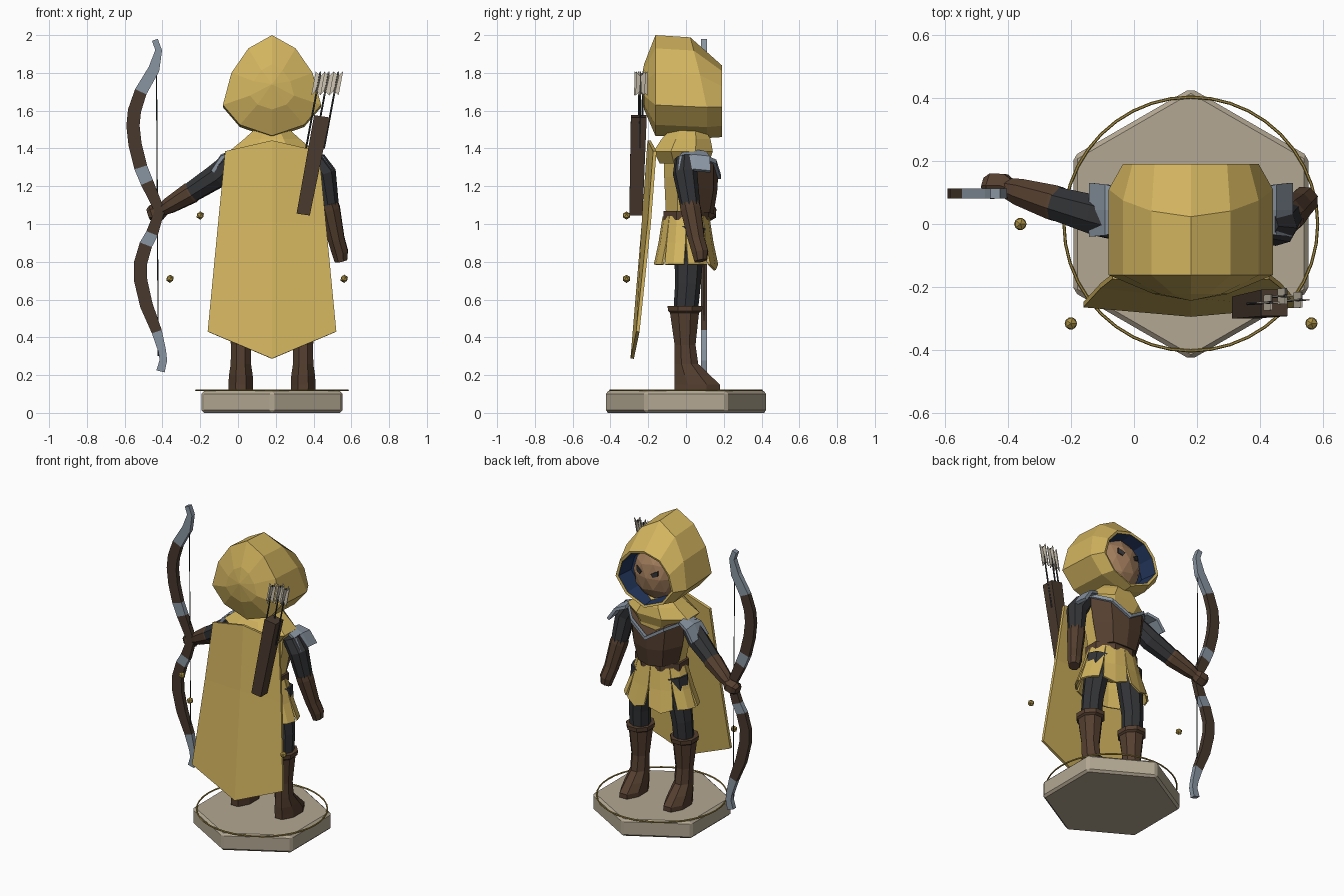
import bpy, bmesh
from math import sin, cos, pi, tau
from mathutils import Vector

if "Cube" in bpy.data.objects:
    bpy.data.objects.remove(bpy.data.objects["Cube"])

C = 0.18  # x of the figure's axis


def mat(name, r, g, b):
    m = bpy.data.materials.new(name)
    m.use_nodes = True
    m.diffuse_color = (r, g, b, 1)
    node = next(n for n in m.node_tree.nodes if n.type == 'BSDF_PRINCIPLED')
    node.inputs["Base Color"].default_value = (r, g, b, 1)
    return m


YELLOW = mat("yellow cloth", 0.65, 0.46, 0.115)
STONE = mat("pale stone", 0.45, 0.39, 0.29)
LEATHER = mat("brown leather", 0.09, 0.05, 0.029)
WOOD = mat("dark wood", 0.065, 0.041, 0.027)
STEEL = mat("grey steel", 0.25, 0.30, 0.36)
DARK = mat("charcoal cloth", 0.033, 0.034, 0.038)
BLUE = mat("navy lining", 0.016, 0.035, 0.10)
SKIN = mat("tan skin", 0.35, 0.2, 0.105)
GOLD = mat("old gold", 0.40, 0.28, 0.06)
CREAM = mat("cream feather", 0.62, 0.56, 0.45)


def finish(name, bm, mats, at=C, recalc=True):
    if recalc:
        bmesh.ops.recalc_face_normals(bm, faces=bm.faces)
    me = bpy.data.meshes.new(name)
    bm.to_mesh(me)
    bm.free()
    for m in mats if isinstance(mats, list) else [mats]:
        me.materials.append(m)
    ob = bpy.data.objects.new(name, me)
    ob.location.x = at
    bpy.context.scene.collection.objects.link(ob)
    return ob


def loft(name, rings, mats, at=C, caps=(True, True), closed=True):
    """Skin a list of equal-length point rings."""
    bm = bmesh.new()
    vs = [[bm.verts.new(p) for p in r] for r in rings]
    n = len(vs[0])
    for a, b in zip(vs, vs[1:]):
        for i in range(n if closed else n - 1):
            j = (i + 1) % n
            bm.faces.new((a[i], a[j], b[j], b[i]))
    for use, r in zip(caps, (vs[0], vs[-1])):
        if use and closed:
            bm.faces.new(r)
    return finish(name, bm, mats, at)


def sheet(name, rows, m, thick, at=C):
    ob = loft(name, rows, m, at, closed=False)
    mod = ob.modifiers.new("thickness", 'SOLIDIFY')
    mod.thickness, mod.offset = thick, 0
    return ob


def oval(x, y, z, rx, ry, n=8):
    return [(x + rx * cos(tau * (i + .5) / n), y + ry * sin(tau * (i + .5) / n), z) for i in range(n)]


def tube(name, path, radii, m, n=8, at=0):
    pts = [Vector(p) for p in path]
    q = (pts[-1] - pts[0]).to_track_quat('Z', 'Y')
    rings = [[p + q @ Vector(c) for c in oval(0, 0, 0, r, r, n)] for p, r in zip(pts, radii)]
    return loft(name, rings, m, at)


def ball(name, pos, scale, m, sub=1):
    bm = bmesh.new()
    bmesh.ops.create_icosphere(bm, subdivisions=sub, radius=1)
    bmesh.ops.scale(bm, vec=scale, verts=bm.verts)
    bmesh.ops.translate(bm, vec=pos, verts=bm.verts)
    return finish(name, bm, m, 0)


# Hexagonal stone base with a gold ring
base = loft("base", [[(.43 * sin(tau * i / 6), .43 * cos(tau * i / 6), z) for i in range(6)]
                     for z in (0, .115)], STONE)
bev = base.modifiers.new("bevel", 'BEVEL')
bev.width, bev.segments = .014, 1
bpy.ops.mesh.primitive_torus_add(location=(C, 0, .12), major_radius=.402, minor_radius=.005,
                                 major_segments=40, minor_segments=6)
ring = bpy.context.object
ring.name = "base_ring"
ring.data.materials.append(GOLD)

# Floating gold beads
for k, p in enumerate([(-.2, -.315, 1.045), (-.36, 0, .71), (.562, -.315, .71)]):
    ball("bead_%d" % (k + 1), p, (.022,) * 3, GOLD)

# Legs and boots
for s, side in ((1, "left"), (-1, "right")):
    tube(side + "_leg", [(s * .165, -.005, .5), (s * .16, .01, .68), (s * .115, .02, .98)],
         (.064, .068, .085), DARK, at=C)
    boot = [(.12, .06, .07, .13), (.15, .06, .071, .13), (.2, .032, .068, .102), (.26, .002, .058, .068),
            (.36, -.005, .057, .06), (.53, -.008, .075, .083), (.54, -.005, .086, .098), (.567, -.005, .088, .1)]
    loft(side + "_boot", [oval(s * .165, y, z, rx, ry) for z, y, rx, ry in boot], LEATHER)

# Tunic body, belt and slit skirt panels
loft("tunic", [oval(0, 0, z, rx, ry) for z, rx, ry in
               ((.93, .17, .11), (1.05, .16, .115), (1.25, .2, .125), (1.4, .21, .125))], YELLOW)
loft("belt", [oval(0, 0, z, .18, .13) for z in (1.02, 1.07)], LEATHER)
for k in range(8):
    mid, half = tau * (k + .5) / 8, tau / 16

    def hem(f, rx, ry, z):
        a = mid + f * half
        return (rx * sin(a), ry * cos(a), z)
    drop = .03 if k in (0, 7) else 0
    sheet("skirt_panel_%d" % (k + 1), [
        [hem(f, .165, .118, 1.04) for f in (-1, 0, 1)],
        [hem(f, .21, .14, .9) for f in (-.97, 0, .97)],
        [hem(f, .255, .165, .785 - drop * (f == 0)) for f in (-.85, 0, .85)]], YELLOW, .012)

# Chest plate with a V neckline and steel trim
def plate(pts):
    return [(-x, y, z) for x, y, z in pts] + [(x, y, z) for x, y, z in reversed(pts[:-1])] + \
           [(.1, 0, pts[0][2]), (-.1, 0, pts[0][2])]


neck = [(.215, .05, 1.37), (.125, .145, 1.33), (0, .17, 1.25)]
loft("chest_plate", [plate([(.15, .04, 1.06), (.09, .125, 1.06), (0, .145, 1.05)]),
                     plate([(.19, .05, 1.2), (.11, .145, 1.18), (0, .165, 1.17)]), plate(neck)], LEATHER)
tube("neck_trim", [(-x, y + .004, z) for x, y, z in neck] + [(x, y + .004, z) for x, y, z in neck[1::-1]],
     (.016,) * 5, STEEL, 4, C)

# Shoulder cowl
loft("cowl", [oval(0, -.01, 1.32, .19, .14), oval(0, -.015, 1.385, .245, .17),
              oval(0, 0, 1.45, .16, .14), oval(0, .01, 1.5, .1, .1)], YELLOW)

# Shoulder guards
for s, side in ((1, "left"), (-1, "right")):
    sheet(side + "_shoulder_guard",
          [[(s * x, .045 + w * f, z - .008 * abs(f)) for f in (-1, 0, 1)]
           for x, z, w in ((.2, 1.385, .06), (.265, 1.36, .08), (.315, 1.285, .085))], STEEL, .02)

# Arms: lowered left, raised right holding the bow
tube("left_upper_arm", [(.40, 0, 1.35), (.455, -.005, 1.27), (.485, .025, 1.08)], (.06, .065, .052), DARK)
tube("left_bracer", [(.478, .018, 1.11), (.486, .025, 1.08), (.52, .055, .92), (.54, .075, .85), (.546, .078, .805)],
     (.055, .058, .047, .046, .036), LEATHER)
tube("right_upper_arm", [(-.03, 0, 1.33), (-.11, .025, 1.255), (-.25, .065, 1.165)], (.06, .068, .056), DARK)
tube("right_bracer", [(-.235, .062, 1.173), (-.25, .066, 1.165), (-.36, .1, 1.1), (-.4, .112, 1.075)],
     (.055, .06, .046, .034), LEATHER)
tube("right_fist", [(-.385, .11, 1.08), (-.41, .12, 1.065), (-.455, .12, 1.055), (-.475, .12, 1.05)],
     (.032, .044, .046, .03), LEATHER, 6)

# Hood: faceted shell, rim, lining and the face inside
def hoop(pts, y):
    full = pts + [(-x, z) for x, z in pts[-2:0:-1]]
    return [(x, y(z), z) for x, z in full]


big = [(0, 2.0), (.125, 1.93), (.215, 1.8), (.26, 1.63), (.17, 1.525), (0, 1.467)]
small = [(0, 1.84), (.115, 1.81), (.185, 1.73), (.215, 1.62), (.14, 1.52), (0, 1.46)]


def shrink(pts, f):
    return [(x * f, 1.65 + (z - 1.65) * f) for x, z in pts]


back = hoop(big, lambda z: -.162)
middle = hoop([(x, z - .012) for x, z in big], lambda z: .02 + .09 * min(1, (2 - z) / .35))
front = hoop(small, lambda z: .19)
rim = hoop(shrink(small, .92), lambda z: .185)
deep = hoop(shrink(small, .85), lambda z: .07)
nape = [(x * .45, -.222, 1.72 + (z - 1.72) * .45) for x, y, z in back]
tip = [(x * .02, -.242, 1.74 + (z - 1.74) * .02) for x, y, z in back]
loft("hood", [tip, nape, back, middle, front, rim], YELLOW, caps=(True, False))
loft("hood_lining", [rim, deep], BLUE, caps=(False, True))
ball("face", (C, .06, 1.655), (.155, .115, .175), SKIN, 2)
for s, side in ((1, "left"), (-1, "right")):
    eye = [(s * .035, 1.69), (s * .08, 1.715), (s * .078, 1.68), (s * .05, 1.668)]
    loft(side + "_eye", [[(x, y - .35 * (abs(x) - .05), z) for x, z in eye] for y in (.161, .17)], DARK)

# Cape
sheet("cape", [[(-w, y + .03, z), (0, y, z + dz), (w, y + .03, z)] for w, y, z, dz in
               ((.247, -.195, 1.385, .057), (.285, -.225, 1.0, .01), (.34, -.285, .43, -.143))], YELLOW, .018)

# Quiver and arrows
def square(x, y, z, r, tilt=0):
    return [(x + a * r, y + b * r, z - a * r * tilt) for a, b in ((-1, -1), (1, -1), (1, 1), (-1, 1))]


loft("quiver", [square(.345, -.265, 1.05, .035, .15), square(.445, -.25, 1.57, .042, .15)], WOOD, 0)
for k, (dx, dy) in enumerate(((-.035, -.008), (.01, .012), (.06, 0))):
    foot, head = Vector((.395 + dx, -.245 + dy, 1.4)), Vector((.47 + dx, -.24 + dy, 1.8))
    tube("arrow_shaft_%d" % (k + 1), [foot, head], (.005, .005), DARK, 6)
    low, high = foot.lerp(head, .7), foot.lerp(head, 1.02)
    for j, d in enumerate((Vector((.025, 0, 0)), Vector((0, .025, 0)))):
        lift = Vector((0, 0, .025))
        sheet("fletching_%d_%d" % (k + 1, j + 1),
              [[low - d, low + lift, low + d], [high - d, high - lift, high + d]], CREAM, .005, 0)

# Recurve bow: x, z and width along the limb, steel on the tips and bands
limb = [(-.44, 1.975, .032), (-.42, 1.92, .036), (-.445, 1.82, .06), (-.515, 1.7, .066), (-.548, 1.6, .07),
        (-.556, 1.52, .07), (-.545, 1.42, .07), (-.515, 1.3, .07), (-.482, 1.22, .068), (-.415, 1.07, .055),
        (-.455, .95, .064), (-.488, .89, .068), (-.517, .79, .07), (-.515, .7, .07), (-.485, .57, .068),
        (-.43, .43, .055), (-.402, .33, .042), (-.395, .28, .04), (-.41, .22, .045)]
rings = []
for i, (x, z, w) in enumerate(limb):
    a, b = limb[max(i - 1, 0)], limb[min(i + 1, len(limb) - 1)]
    t = Vector((b[0] - a[0], b[1] - a[1])).normalized()
    nx, nz = -t.y * w / 2, t.x * w / 2
    rings.append([(x + s * nx, y, z + s * nz) for s, y in ((-1, .08), (1, .08), (1, .112), (-1, .112))])
bow = loft("bow", rings, [WOOD, STEEL], 0)
for f in bow.data.polygons:
    z = f.center.z
    f.material_index = int(z > 1.7 or z < .43 or 1.22 < z < 1.3 or .89 < z < .95)
tube("bowstring", [(-.432, .096, 1.9), (-.422, .096, .3)], (.003, .003), DARK, 6)
